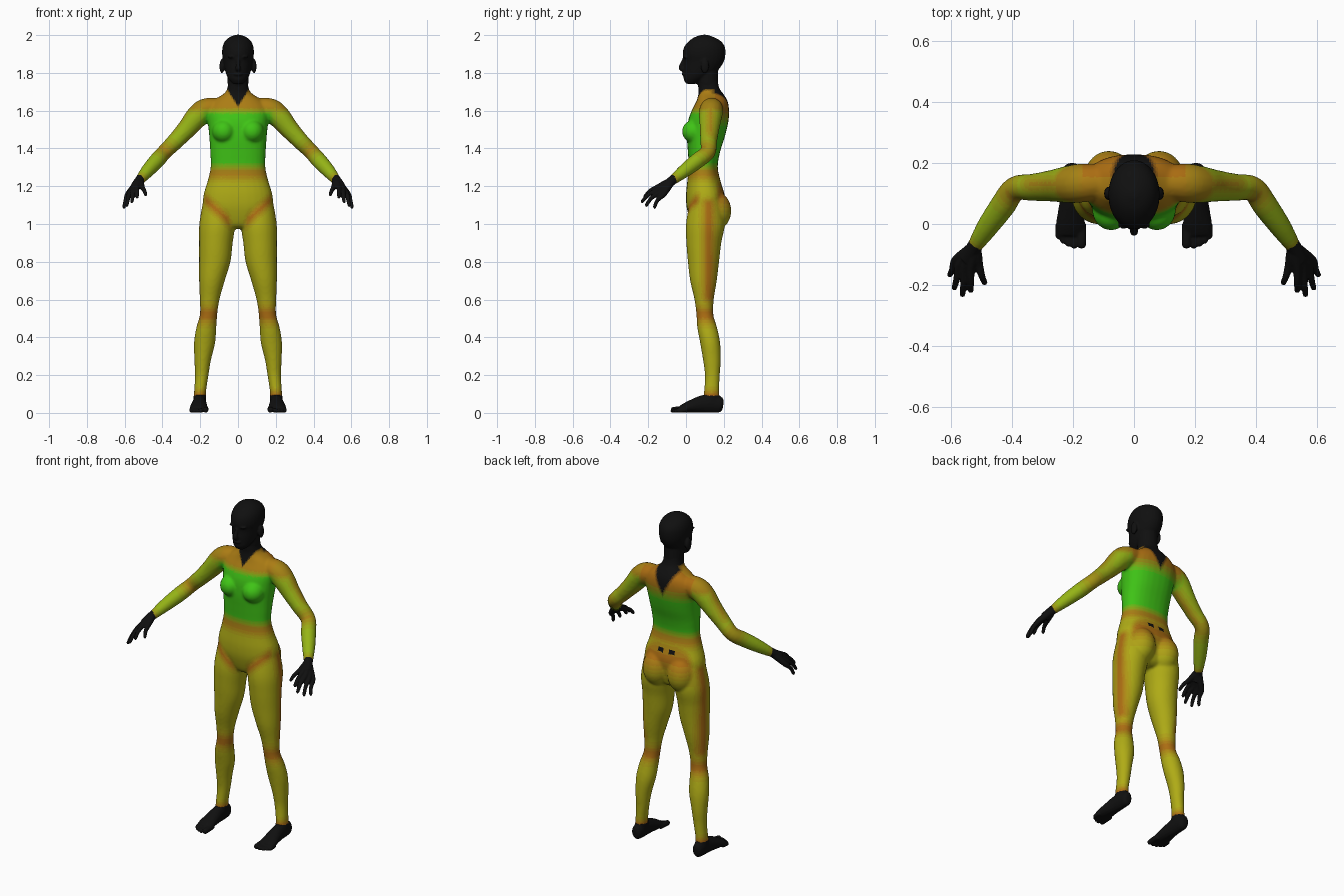
import bpy, bmesh, math
from mathutils import Vector, Matrix

if "Cube" in bpy.data.objects:
    bpy.data.objects.remove(bpy.data.objects["Cube"])

YELLOW, GREEN = Vector((.43, .41, .008)), Vector((.05, .55, .008))
ORANGE, BLACK = Vector((.40, .10, .006)), Vector((.005, .005, .005))
palette = {}


# ---------- building helpers ----------
def spline(rows, n=5):
    """Catmull-Rom interpolation of rows of numbers."""
    out = []
    for i in range(len(rows) - 1):
        a, b, c, d = (rows[max(0, min(len(rows) - 1, i + k))] for k in (-1, 0, 1, 2))
        for j in range(n):
            t = j / n
            out.append([.5 * (2 * q + (r - p) * t + (2 * p - 5 * q + 4 * r - s) * t * t
                              + (3 * q - p - 3 * r + s) * t ** 3) for p, q, r, s in zip(a, b, c, d)])
    return out + [list(rows[-1])]


def loft(bm, frames, power=1.0, sides=28):
    """Skin closed rings given as (centre, half axis u, half axis v)."""
    rings = []
    for c, u, v in frames:
        ring = []
        for k in range(sides):
            a = 2 * math.pi * k / sides
            ca, sa = math.cos(a), math.sin(a)
            ring.append(bm.verts.new(c + u * math.copysign(abs(ca) ** power, ca)
                                     + v * math.copysign(abs(sa) ** power, sa)))
        rings.append(ring)
    for r, q in zip(rings, rings[1:]):
        for k in range(sides):
            bm.faces.new((r[k], r[(k + 1) % sides], q[(k + 1) % sides], q[k]))
    bm.faces.new(rings[0])
    bm.faces.new(rings[-1])


def stack(bm, rows, s=1, power=1.0):
    """Level sections: x centre, z, half width, front y, back y."""
    loft(bm, [(Vector((s * x, (f + b) / 2, z)), Vector((rx, 0, 0)), Vector((0, (b - f) / 2, 0)))
              for x, z, rx, f, b in spline(rows)], power)


def tube(bm, rows, s=1):
    """Sections across a path: x, y, z, half width, half height."""
    pts = spline([r if len(r) == 5 else (*r, r[3]) for r in rows])
    pos = [Vector((s * p[0], p[1], p[2])) for p in pts]
    frames = []
    for i, p in enumerate(pts):
        t = (pos[min(i + 1, len(pos) - 1)] - pos[max(i - 1, 0)]).normalized()
        u = t.cross(Vector((0, 0, 1))).normalized()
        frames.append((pos[i], u * p[3], u.cross(t) * p[4]))
    loft(bm, frames, sides=16)


def ball(bm, c, r, s=1):
    m = Matrix.Translation((s * c[0], c[1], c[2])) @ Matrix.Diagonal((*r, 1))
    bmesh.ops.create_uvsphere(bm, u_segments=24, v_segments=14, radius=1, matrix=m)


def material(col):
    key = tuple(round(c, 3) for c in col)
    if key not in palette:
        palette[key] = bpy.data.materials.new("tone_%02d" % len(palette))
        palette[key].diffuse_color = (*key, 1)
    return palette[key]


def finish(bm, name, voxel, smooth, shade=None):
    """Fuse the overlapping pieces into one skin and colour it."""
    bmesh.ops.recalc_face_normals(bm, faces=bm.faces)
    me = bpy.data.meshes.new(name)
    bm.to_mesh(me)
    bm.free()
    ob = bpy.data.objects.new(name, me)
    bpy.context.collection.objects.link(ob)
    rm = ob.modifiers.new("fuse", 'REMESH')
    rm.mode, rm.voxel_size = 'VOXEL', voxel
    sm = ob.modifiers.new("smooth", 'SMOOTH')
    sm.factor, sm.iterations = .5, smooth
    me = bpy.data.meshes.new_from_object(ob.evaluated_get(bpy.context.evaluated_depsgraph_get()))
    ob.modifiers.clear()
    ob.data = me
    slots = {}
    for f in me.polygons:
        f.use_smooth = True
        m = material(shade(f.center) if shade else BLACK)
        if m.name not in slots:
            slots[m.name] = len(me.materials)
            me.materials.append(m)
        f.material_index = slots[m.name]


# ---------- colour map of the body ----------
def step(a, b, v):
    t = max(0, min(1, (v - a) / (b - a)))
    return t * t * (3 - 2 * t)


def bump(d, w):
    return math.exp(-(d / w) ** 2)


def shade(p):
    x, y, z = abs(p.x), p.y, p.z
    q = Vector((x, y, z))
    arm = 1.0 if x > .3 else step(.16, .2, x) * step(1.3, 1.34, z)
    trunk = 1 - arm
    back = step(.12, .16, y)
    g = trunk * step(1.25, 1.33, z) * (1 - step(1.58, 1.63, z)) + .4 * arm
    o = [bump(z - .52, .05) * .85, bump(z - .08, .035),                     # knee, ankle
         trunk * bump(z - 1.27, .035) * .7,                                 # waist
         step(.55, .62, z) * (1 - step(1.1, 1.16, z)) * bump(y - .12, .035) * step(.14, .17, x) * .85,
         (1 - step(.05, .09, y)) * bump(z - 1.0 - (x - .03) * .9, .035) * .8 * step(.02, .06, x) * trunk,
         step(1.57, 1.63, z) * .75,                                         # shoulders
         bump((q - Vector((.39, .11, 1.38))).length, .06) * .9,             # elbow
         bump((q - Vector((.523, -.075, 1.228))).length, .035),             # wrist
         arm * (1 - step(.34, .4, x)) * bump(y - .13, .03) * .6,
         trunk * step(.15, .18, y) * bump(z - 1.16, .09) * .8,              # seat
         trunk * back * step(1.5, 1.6, z) * .8]
    k = max(step(1.70, 1.72, z) * step(.12, .06, x) if x < .12 else 0,
            (1 - back) * step(0, .02, z - 1.61 - 1.6 * x),
            back * step(-.02, .04, z - 1.54 - 1.9 * x),
            step(.14, .16, y) * (abs(x - .037) < .018 and abs(z - 1.2) < .013))
    g, o, k = (round(max(0, min(1, v)) * 6) / 6 for v in (g, max(o), k))
    return YELLOW.lerp(GREEN, g).lerp(ORANGE, o).lerp(BLACK, k)


# ---------- body: trunk, arms and legs fused ----------
bm = bmesh.new()
stack(bm, [(0, .975, .06, .06, .15), (0, 1.0, .11, .03, .18), (0, 1.08, .18, .005, .2),
           (0, 1.15, .183, 0, .205), (0, 1.22, .163, .006, .185), (0, 1.3, .145, .014, .168),
           (0, 1.38, .147, .01, .18), (0, 1.46, .152, .005, .205), (0, 1.54, .16, .01, .224),
           (0, 1.6, .165, .03, .228), (0, 1.65, .135, .055, .22), (0, 1.69, .075, .066, .197),
           (0, 1.72, .056, .065, .176), (0, 1.78, .052, .06, .165)], power=.88)
for s in (1, -1):
    ball(bm, (.075, .045, 1.49), (.062, .066, .062), s)       # breast
    ball(bm, (.082, .15, 1.07), (.082, .09, .105), s)         # buttock
    tube(bm, [(.08, .14, 1.615, .05), (.16, .135, 1.605, .063), (.21, .13, 1.575, .062),
              (.27, .125, 1.505, .052), (.33, .12, 1.44, .045), (.39, .115, 1.38, .041),
              (.43, .06, 1.335, .042), (.48, -.01, 1.28, .036), (.523, -.075, 1.228, .025)], s)
    stack(bm, [(.1, 1.12, .085, .02, .19), (.11, 1.0, .095, 0, .205), (.117, .9, .089, .002, .187),
               (.123, .8, .083, .01, .175), (.138, .7, .068, .022, .163), (.15, .6, .052, .045, .147),
               (.156, .52, .046, .055, .145), (.168, .45, .053, .06, .165), (.177, .37, .056, .075, .181),
               (.187, .28, .044, .09, .184), (.192, .2, .036, .1, .179), (.2, .12, .032, .096, .176),
               (.203, .06, .034, .09, .18)], s)
finish(bm, "body", .0075, 6, shade)

# ---------- head with neck, nose, lips and ears ----------
bm = bmesh.new()
stack(bm, [(0, 1.742, .028, .002, .05), (0, 1.765, .048, -.012, .1), (0, 1.79, .061, -.012, .14),
           (0, 1.82, .07, -.013, .175), (0, 1.86, .078, -.011, .2), (0, 1.9, .084, -.018, .209),
           (0, 1.94, .081, -.008, .205), (0, 1.97, .067, .018, .182), (0, 1.99, .043, .048, .145),
           (0, 2.002, .012, .085, .11)])
stack(bm, [(0, 1.69, .05, .075, .17), (0, 1.75, .055, .06, .17), (0, 1.83, .055, .06, .17)])
tube(bm, [(0, -.008, 1.88, .009), (0, -.02, 1.85, .01), (0, -.026, 1.828, .014), (0, -.012, 1.817, .014)])
ball(bm, (0, -.008, 1.793), (.024, .014, .011))
for s in (1, -1):
    ball(bm, (.085, .1, 1.835), (.013, .022, .038), s)
    ball(bm, (.033, -.003, 1.884), (.022, .013, .007), s)     # brow
finish(bm, "head", .005, 4)

for s, side in ((1, "left"), (-1, "right")):
    # ---------- hand: finger chains fuse into the palm ----------
    bm = bmesh.new()
    wrist = (.523, -.075, 1.228)
    for knuckle, tip in (((.535, -.148, 1.196), (.534, -.224, 1.14)),
                         ((.555, -.148, 1.182), (.562, -.238, 1.115)),
                         ((.572, -.138, 1.168), (.59, -.215, 1.095)),
                         ((.585, -.12, 1.155), (.605, -.17, 1.085)),
                         ((.508, -.135, 1.196), (.487, -.198, 1.152))):
        w, k, t = Vector(wrist), Vector(knuckle), Vector(tip)
        m = k.lerp(t, .5) + Vector((0, -.006, .006))
        tube(bm, [(*w, .021), (*w.lerp(k, .5), .019), (*k, .0145), (*m, .011), (*k.lerp(t, .93), .009),
                  (*t, .004)], s)
    tube(bm, [(.51, -.055, 1.245, .026), (.526, -.08, 1.225, .025), (.545, -.115, 1.195, .026)], s)
    finish(bm, "hand_" + side, .004, 3)

    # ---------- foot with five toes ----------
    bm = bmesh.new()
    tube(bm, [(.203, .197, .04, .012, .02), (.203, .185, .042, .028, .04), (.203, .14, .05, .034, .05),
              (.204, .09, .047, .037, .047), (.206, .04, .037, .043, .037), (.208, -.005, .026, .048, .026),
              (.208, -.035, .017, .045, .016)], s)
    stack(bm, [(.203, .03, .03, .1, .185), (.203, .06, .034, .088, .182), (.201, .095, .033, .094, .177)], s)
    for x, y, r in ((.172, -.072, .016), (.196, -.073, .012), (.215, -.066, .011),
                    (.232, -.056, .011), (.247, -.042, .011)):
        tube(bm, [(x, .0, r + .004, r), (x, y * .6, r + .002, r), (x, y, r, r * .9), (x, y - .008, r, r * .4)], s)
    finish(bm, "foot_" + side, .0045, 3)

for m in bpy.data.materials:
    if m.users and not m.is_grease_pencil:
        m.use_nodes = True
        m.node_tree.nodes["Principled BSDF"].inputs["Base Color"].default_value = m.diffuse_color
